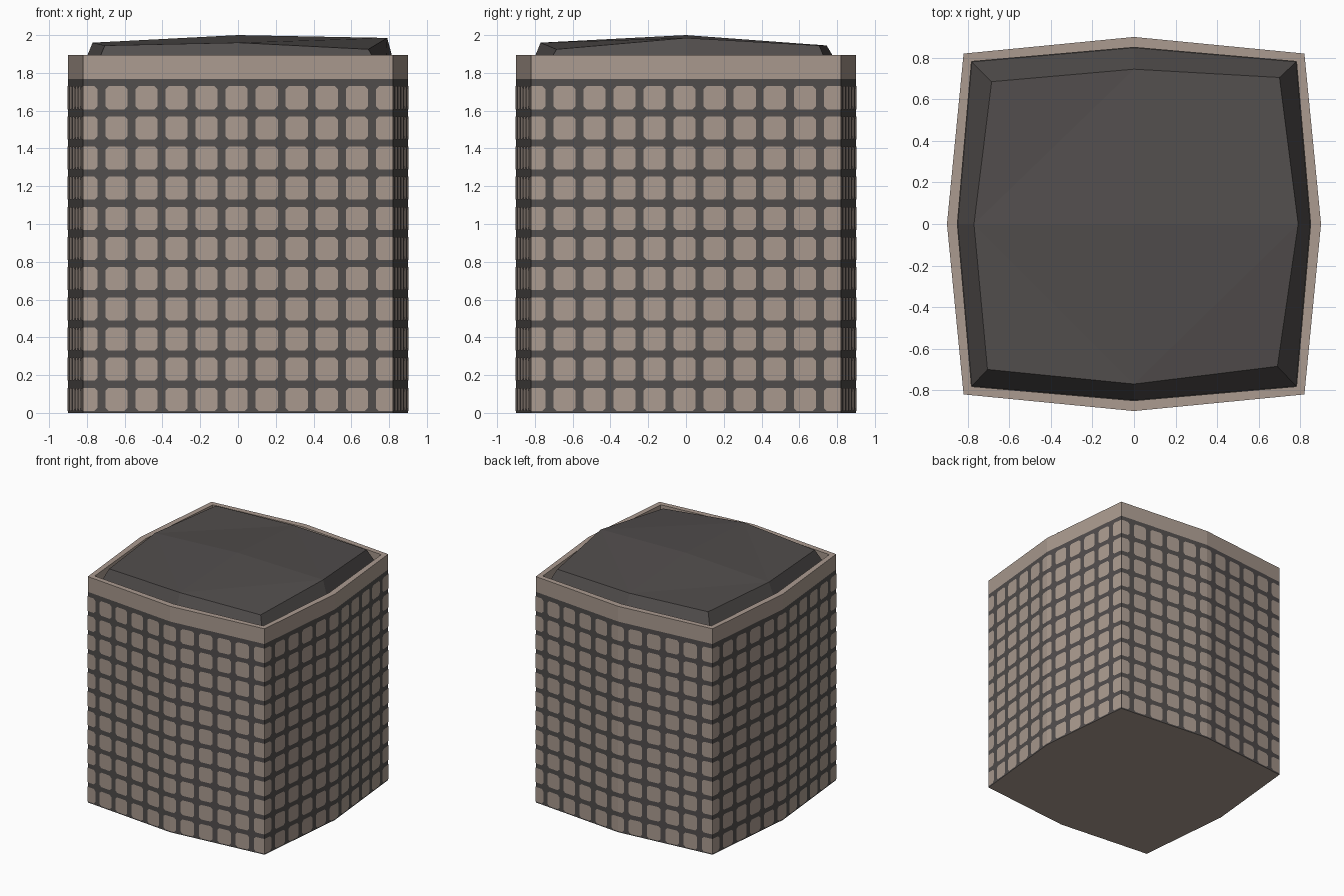
import bpy, bmesh, math
from mathutils import Matrix

if "Cube" in bpy.data.objects:
    bpy.data.objects.remove(bpy.data.objects["Cube"])

C, M = 0.82, 0.90          # corner and mid-side distance of the bulged box
TOP, BAND, BASE = 1.895, 1.767, 1.766


def material(name, rgb):
    m = bpy.data.materials.new(name)
    m.diffuse_color = (*rgb, 1)
    m.use_nodes = True
    m.node_tree.nodes["Principled BSDF"].inputs["Base Color"].default_value = m.diffuse_color
    return m


stone = material("warm beige", (0.407, 0.328, 0.278))
dark = material("dark grey", (0.083, 0.075, 0.073))


def ring(bm, c, m, z):
    pts = [(-c, -c), (0, -m), (c, -c), (m, 0), (c, c), (0, m), (-c, c), (-m, 0)]
    return [bm.verts.new((x, y, z)) for x, y in pts]


def bridge(bm, a, b, mat=0):
    for i in range(8):
        j = (i + 1) % 8
        bm.faces.new((a[i], a[j], b[j], b[i])).material_index = mat


def finish(bm, name, mats):
    me = bpy.data.meshes.new(name)
    bm.to_mesh(me)
    bm.free()
    for m in mats:
        me.materials.append(m)
    bpy.context.collection.objects.link(bpy.data.objects.new(name, me))


# Basket: dark mesh walls, beige band, rim and underside
bm = bmesh.new()
r0, r1, r2 = ring(bm, C, M, 0), ring(bm, C, M, BAND), ring(bm, C, M, TOP)
r3, r4 = ring(bm, 0.782, 0.85, TOP), ring(bm, 0.782, 0.85, BASE)
bm.faces.new(r0[::-1])
bridge(bm, r0, r1, 1)
for a, b in ((r1, r2), (r2, r3), (r3, r4)):
    bridge(bm, a, b)
bm.faces.new(r4).material_index = 1
bmesh.ops.recalc_face_normals(bm, faces=bm.faces[:])
finish(bm, "basket", [stone, dark])

# Stone panels seen through the mesh: chamfered plates folded onto each side
for name, turn in (("front", 0), ("right", 90), ("back", 180), ("left", 270)):
    bm = bmesh.new()
    w, h, ch = 0.0585, 0.061, 0.016
    for k in range(-5, 6):
        for r in range(11):
            u, z = -0.007 + 0.159 * k, 0.0715 + 0.1597 * r
            corner = [(-w + ch, -h), (w - ch, -h), (w, -h + ch), (w, h - ch),
                      (w - ch, h), (-w + ch, h), (-w, h - ch), (-w, -h + ch)]
            bm.faces.new([bm.verts.new((u + a, 0, z + b)) for a, b in corner])
    for x, right, left in ((0, False, False), (C, True, False), (-C, False, True)):
        bmesh.ops.bisect_plane(bm, geom=bm.verts[:] + bm.edges[:] + bm.faces[:],
                               plane_co=(x, 0, 0), plane_no=(1, 0, 0),
                               clear_outer=right, clear_inner=left)
    for v in bm.verts:
        v.co.y = -(M + 0.002 - (M - C) * abs(v.co.x) / C)
    bm.normal_update()
    bm.transform(Matrix.Rotation(math.radians(turn), 4, "Z"))
    finish(bm, name + "_stone_panels", [stone])

# Rubble fill: uneven low mound inside the rim
bm = bmesh.new()
base = ring(bm, 0.78, 0.848, BASE + 0.003)
crest = [bm.verts.new(p) for p in (
    (-0.705, -0.70, 1.945), (0, -0.77, 1.96), (0.69, -0.685, 1.925), (0.79, 0, 1.985),
    (0.70, 0.705, 1.945), (0, 0.745, 1.945), (-0.685, 0.685, 1.95), (-0.77, 0, 1.96))]
bridge(bm, base, crest)
peak = bm.verts.new((0, 0, 2.0))
for i in (0, 2, 4, 6):
    a, b, c = crest[i - 1], crest[i], crest[i + 1]
    bm.faces.new((a, b, c))
    bm.faces.new((peak, a, c))
bm.faces.new(base[::-1])
bmesh.ops.recalc_face_normals(bm, faces=bm.faces[:])
finish(bm, "rubble_fill", [dark])
